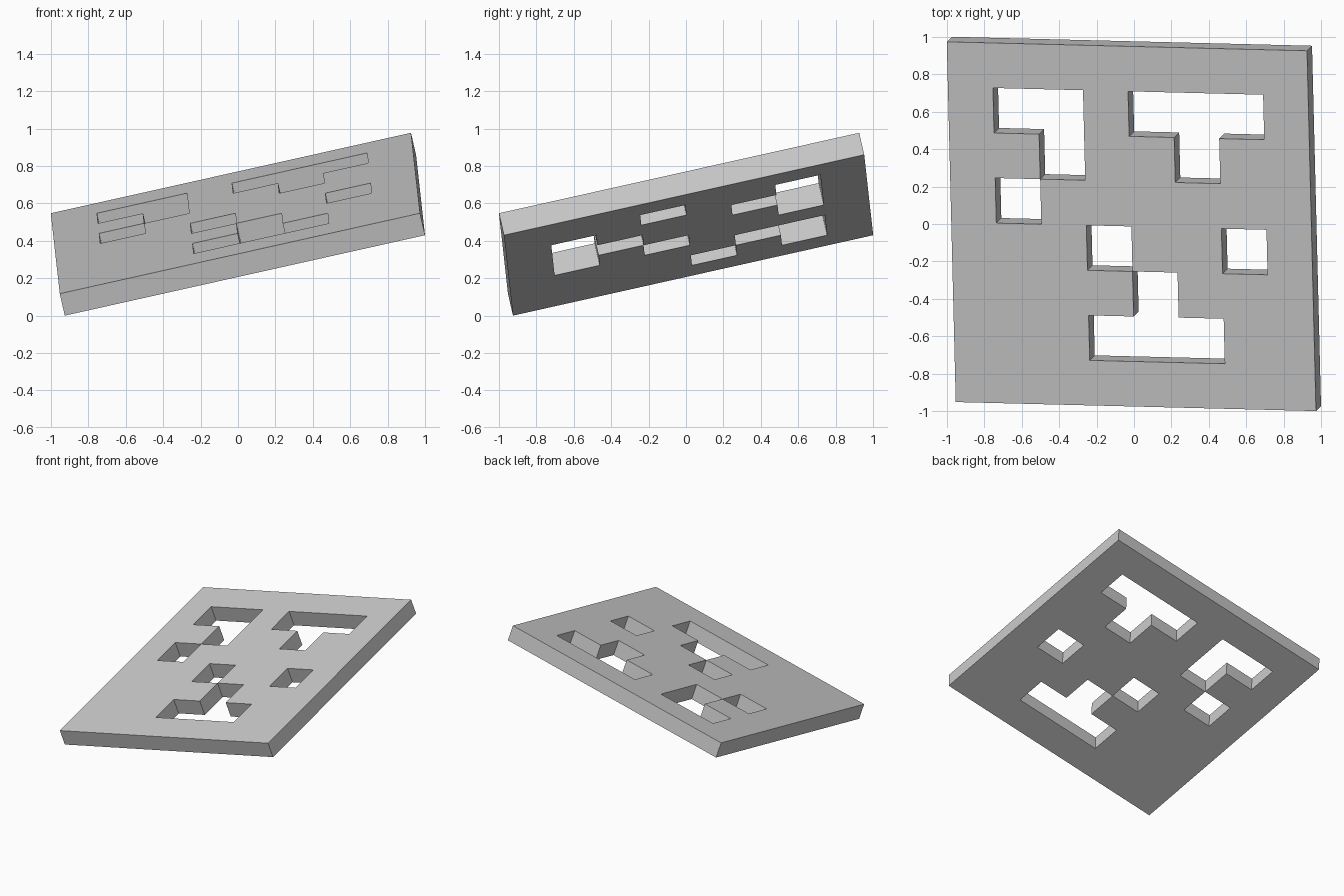
import bpy
import bmesh
from mathutils import Vector, Matrix

cube = bpy.data.objects.get("Cube")
if cube:
    bpy.data.objects.remove(cube, do_unlink=True)

# Square cells punched through the plate, rows listed from back to front
PATTERN = [
    "........",
    ".##.###.",
    "..#..#..",
    ".#......",
    "...#..#.",
    "....#...",
    "...###..",
    "........",
]
N = len(PATTERN)

# Plate frame: two side directions, the normal and the front left top corner
side_x = Vector((1.926, -0.048, 0.43))
side_y = Vector((-0.048, 1.926, 0.43))
normal = side_x.cross(side_y).normalized()
corner = Vector((-0.953, -0.952, 0.1175))
thickness = side_x.length / 16

# Plain grey material
grey = bpy.data.materials.new("grey")
grey.use_nodes = True
color = (0.6, 0.6, 0.6, 1.0)
grey.diffuse_color = color
grey.node_tree.nodes["Principled BSDF"].inputs["Base Color"].default_value = color

# Flat grid on the unit square, with the punched cells removed
bm = bmesh.new()
bmesh.ops.create_grid(bm, x_segments=N, y_segments=N, size=0.5,
                      matrix=Matrix.Translation((0.5, 0.5, 0)))


def is_hole(face):
    c = face.calc_center_median()
    return PATTERN[N - 1 - int(c.y * N)][int(c.x * N)] == "#"


holes = [f for f in bm.faces if is_hole(f)]
bmesh.ops.delete(bm, geom=holes, context="FACES")

# Tilt the grid into place and give it thickness downwards
for v in bm.verts:
    v.co = corner + side_x * v.co.x + side_y * v.co.y
result = bmesh.ops.extrude_face_region(bm, geom=bm.faces[:], use_keep_orig=True)
lower = [g for g in result["geom"] if isinstance(g, bmesh.types.BMVert)]
bmesh.ops.translate(bm, verts=lower, vec=-normal * thickness)

# Orient every face outwards: top, underside, then walls away from solid cells
bmesh.ops.recalc_face_normals(bm, faces=bm.faces[:])

mesh = bpy.data.meshes.new("perforated_plate")
bm.to_mesh(mesh)
bm.free()
mesh.materials.append(grey)
plate = bpy.data.objects.new("perforated_plate", mesh)
bpy.context.collection.objects.link(plate)
